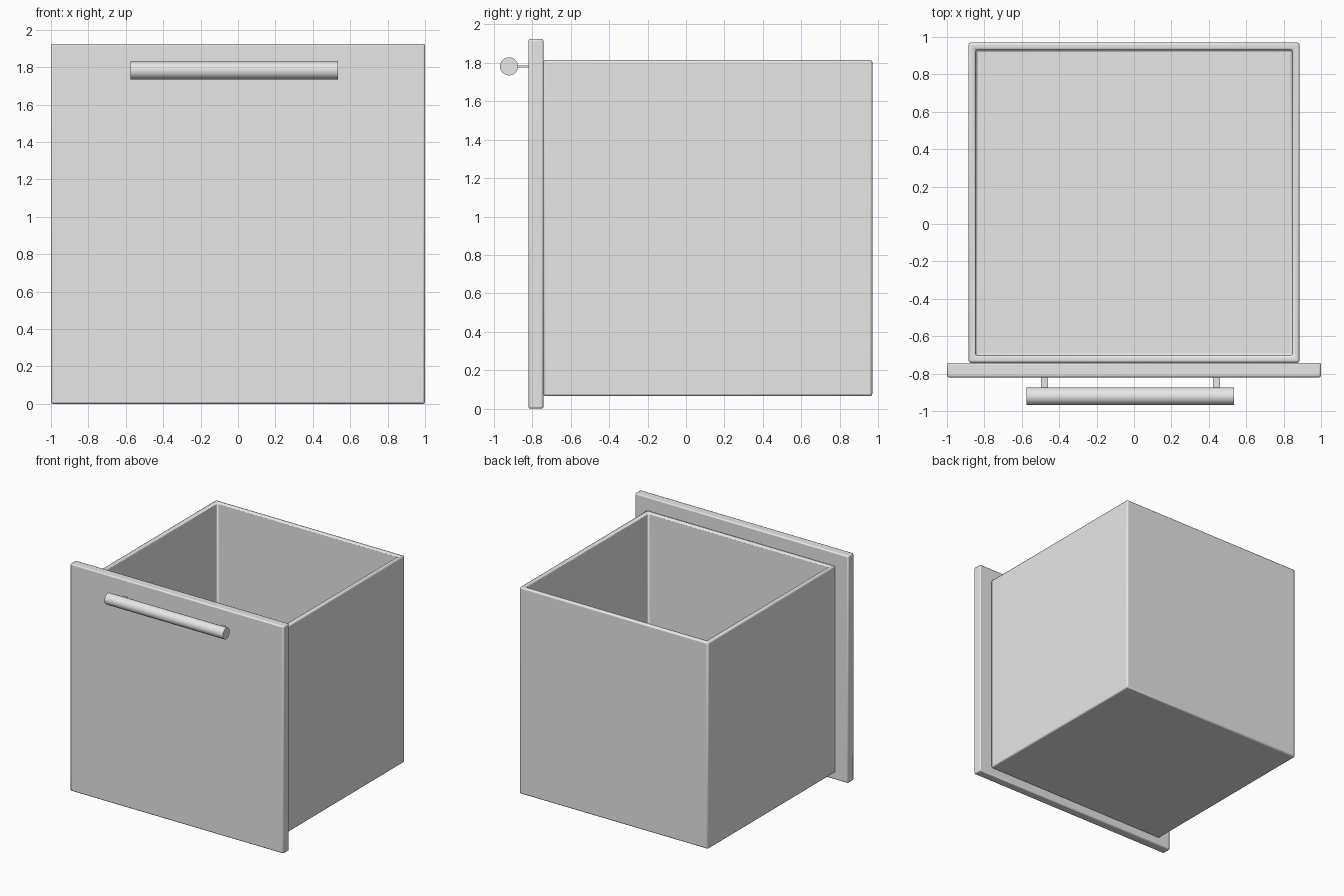
import bpy
import bmesh
import math
from mathutils import Matrix, Vector

if "Cube" in bpy.data.objects:
    bpy.data.objects.remove(bpy.data.objects["Cube"], do_unlink=True)

grey = bpy.data.materials.new("light_grey")
grey.use_nodes = True
grey.diffuse_color = (0.8, 0.8, 0.8, 1)
grey.node_tree.nodes["Principled BSDF"].inputs["Base Color"].default_value = (0.8, 0.8, 0.8, 1)


def finish(name, bm, bevel=0):
    bmesh.ops.recalc_face_normals(bm, faces=bm.faces)
    mesh = bpy.data.meshes.new(name)
    bm.to_mesh(mesh)
    bm.free()
    mesh.materials.append(grey)
    obj = bpy.data.objects.new(name, mesh)
    bpy.context.collection.objects.link(obj)
    if bevel:
        mod = obj.modifiers.new("rounded_edges", "BEVEL")
        mod.width = bevel
        mod.segments = 2
    bpy.ops.object.select_all(action="DESELECT")
    obj.select_set(True)
    bpy.context.view_layer.objects.active = obj
    bpy.ops.object.shade_smooth_by_angle(angle=math.radians(35))
    return obj


def block(low, high):
    low, high = Vector(low), Vector(high)
    bm = bmesh.new()
    bmesh.ops.create_cube(bm, size=1)
    bmesh.ops.scale(bm, vec=high - low, verts=bm.verts)
    bmesh.ops.translate(bm, vec=(low + high) / 2, verts=bm.verts)
    return bm


# Front panel
finish("front_panel", block((-1, -0.82, 0), (1, -0.742, 1.925)), 0.01)

# Open drawer box: inset the top face and sink it to the floor
floor_z, rim_z, wall = 0.12, 1.815, 0.055
bm = block((-0.885, -0.742, 0.065), (0.885, 0.97, rim_z))
top = max(bm.faces, key=lambda f: f.calc_center_median().z)
bmesh.ops.inset_region(bm, faces=[top], thickness=wall)
cavity = bmesh.ops.extrude_face_region(bm, geom=[top])
sunk = [v for v in cavity["geom"] if isinstance(v, bmesh.types.BMVert)]
bmesh.ops.translate(bm, vec=(0, 0, floor_z - rim_z), verts=sunk)
if top.is_valid:
    bmesh.ops.delete(bm, geom=[top], context="FACES_ONLY")
finish("drawer_box", bm, 0.012)

# Handle bar
bm = bmesh.new()
bmesh.ops.create_cone(bm, cap_ends=True, segments=32, radius1=0.047, radius2=0.047,
                      depth=1.11,
                      matrix=Matrix.Translation((-0.02, -0.921, 1.782))
                      @ Matrix.Rotation(math.pi / 2, 4, "Y"))
finish("handle_bar", bm)

# Flat handle brackets
for side, x in (("right", -0.479), ("left", 0.441)):
    finish(side + "_handle_bracket",
           block((x - 0.018, -0.9, 1.777), (x + 0.018, -0.81, 1.787)))
